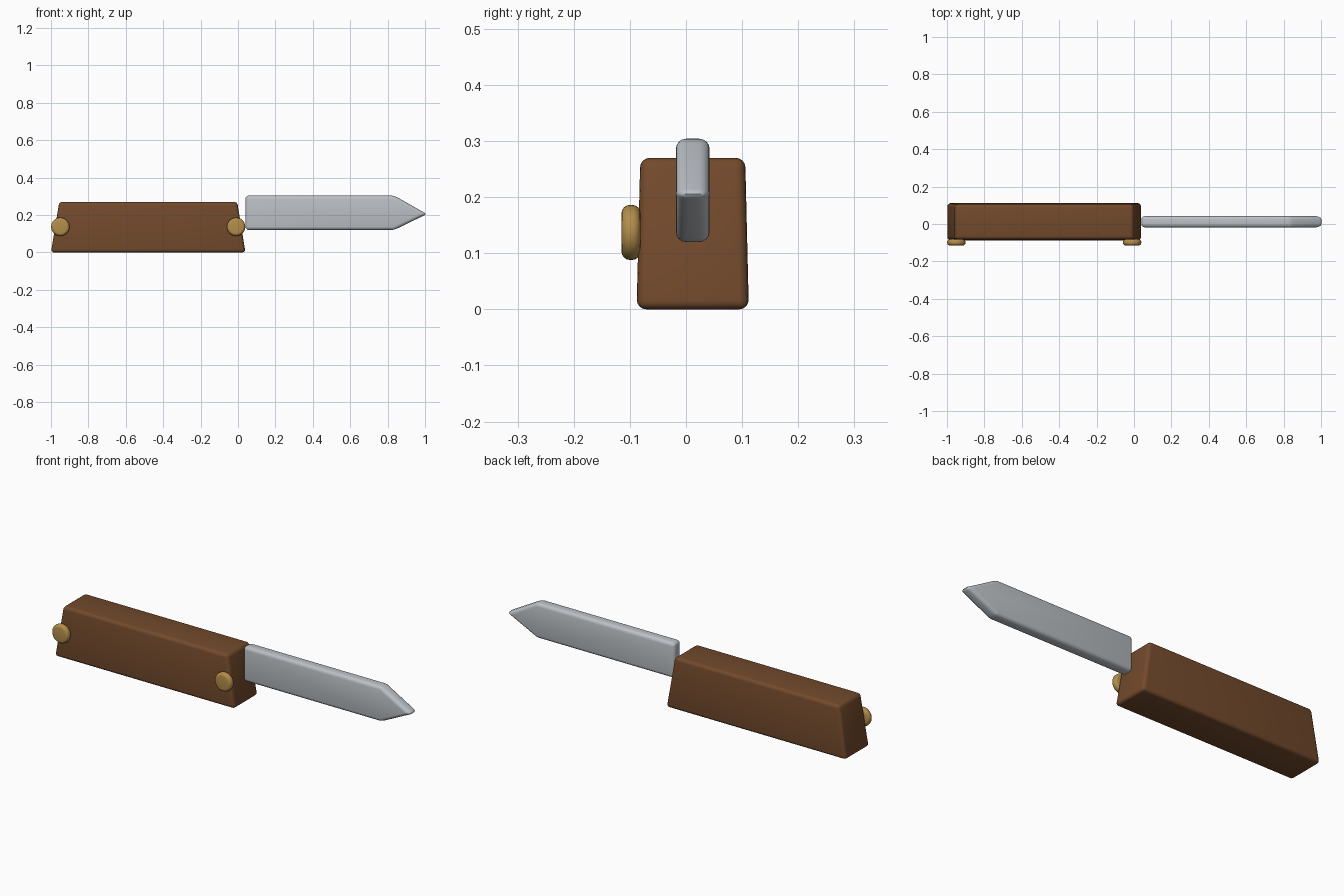
import bpy
import bmesh
import math
from mathutils import Matrix

if "Cube" in bpy.data.objects:
    bpy.data.objects.remove(bpy.data.objects["Cube"], do_unlink=True)


def make_material(name, colour):
    mat = bpy.data.materials.new(name)
    mat.use_nodes = True
    mat.diffuse_color = (*colour, 1)
    mat.node_tree.nodes["Principled BSDF"].inputs["Base Color"].default_value = (*colour, 1)
    return mat


brown = make_material("brown wood", (0.17, 0.068, 0.025))
steel = make_material("pale steel", (0.50, 0.53, 0.56))
brass = make_material("brass", (0.45, 0.27, 0.07))


def finish(name, bm, mat, bevel):
    """Turn a bmesh into a smooth object with rounded edges."""
    bmesh.ops.recalc_face_normals(bm, faces=bm.faces)
    sharp = [e for e in bm.edges if e.calc_face_angle(0) > math.radians(20)]
    bmesh.ops.bevel(bm, geom=sharp, offset=bevel, segments=4, profile=0.5,
                    affect='EDGES', clamp_overlap=True)
    mesh = bpy.data.meshes.new(name)
    bm.to_mesh(mesh)
    bm.free()
    mesh.materials.append(mat)
    obj = bpy.data.objects.new(name, mesh)
    bpy.context.collection.objects.link(obj)
    bpy.ops.object.select_all(action='DESELECT')
    obj.select_set(True)
    bpy.context.view_layer.objects.active = obj
    bpy.ops.object.shade_smooth_by_angle(angle=math.radians(40))
    return obj


# Handle: a long block that narrows towards the top
handle_size = (1.04, 0.20, 0.27)
handle_centre = (-0.48, 0.012, 0.135)
bm = bmesh.new()
bmesh.ops.create_cube(bm, size=1)
for v in bm.verts:
    if v.co.z > 0:
        v.co.x *= 0.915
        v.co.y *= 0.935
    v.co = [c * s + o for c, s, o in zip(v.co, handle_size, handle_centre)]
finish("handle", bm, brown, 0.017)

# Blade: pointed outline extruded through its thickness
outline = [(0.04, 0.12), (0.835, 0.12), (1.01, 0.205), (0.835, 0.304), (0.04, 0.304)]
bm = bmesh.new()
face = bm.faces.new([bm.verts.new((x, -0.018, z)) for x, z in outline])
result = bmesh.ops.extrude_face_region(bm, geom=[face])
for v in result["geom"]:
    if isinstance(v, bmesh.types.BMVert):
        v.co.y = 0.042
finish("blade", bm, steel, 0.018)

# Rivets: rounded discs on the front of the handle
for name, x in (("rear_rivet", -0.95), ("front_rivet", -0.01)):
    bm = bmesh.new()
    place = Matrix.Translation((x, -0.098, 0.137)) @ Matrix.Rotation(math.pi / 2, 4, 'X')
    bmesh.ops.create_cone(bm, cap_ends=True, segments=32, radius1=0.049,
                          radius2=0.049, depth=0.034, matrix=place)
    finish(name, bm, brass, 0.015)
